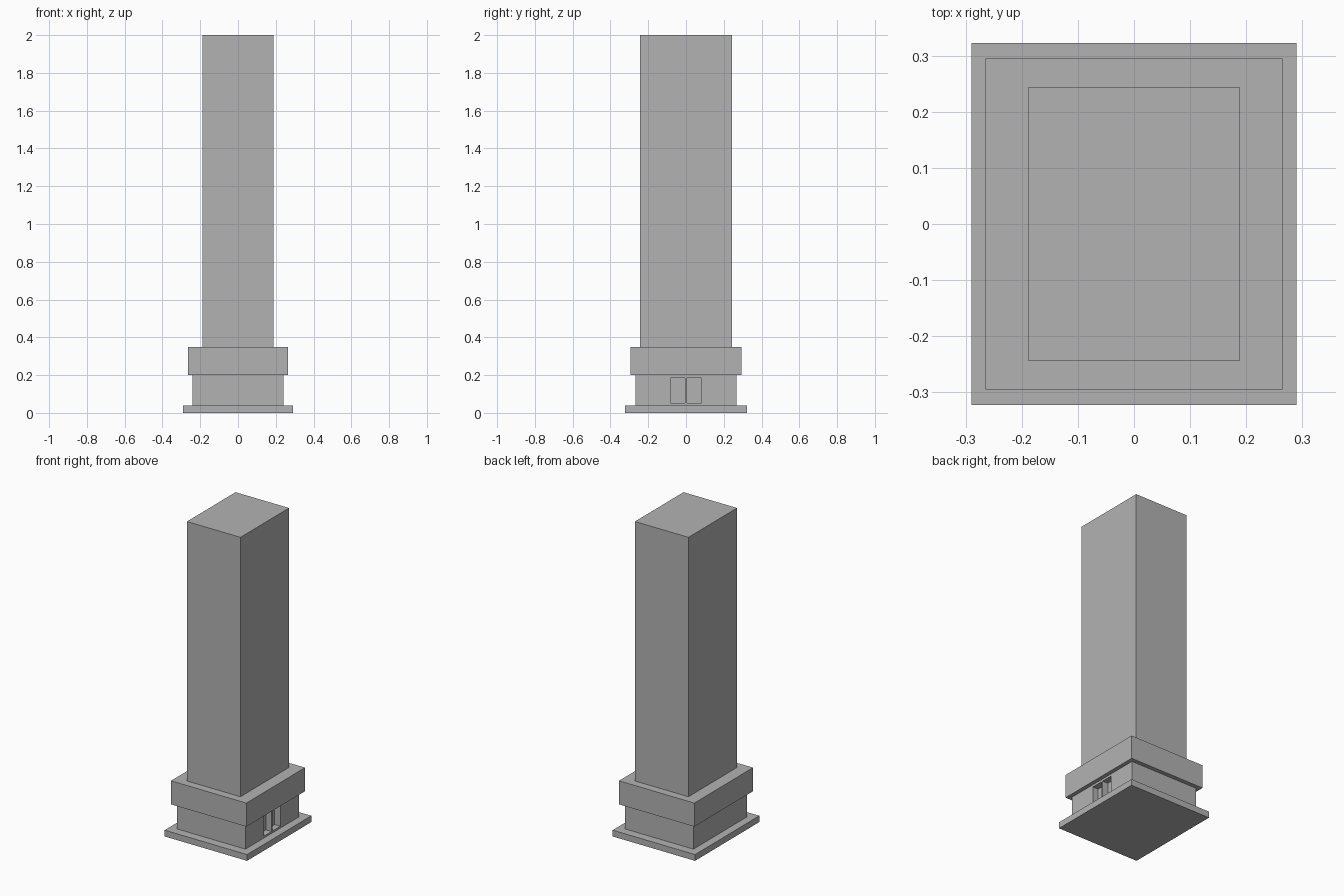
import bpy
import bmesh
from mathutils import Vector

cube = bpy.data.objects.get("Cube")
if cube:
    bpy.data.objects.remove(cube, do_unlink=True)

# One plain grey for the whole building
grey = bpy.data.materials.new("concrete grey")
grey.use_nodes = True
colour = (0.45, 0.45, 0.45, 1)
grey.diffuse_color = colour
grey.node_tree.nodes["Principled BSDF"].inputs["Base Color"].default_value = colour


def block(name, low, high):
    """Axis-aligned block between two corners."""
    low, high = Vector(low), Vector(high)
    bm = bmesh.new()
    bmesh.ops.create_cube(bm, size=1)
    for v in bm.verts:
        v.co = (low + high) / 2 + v.co * (high - low)
    mesh = bpy.data.meshes.new(name)
    bm.to_mesh(mesh)
    bm.free()
    mesh.materials.append(grey)
    obj = bpy.data.objects.new(name, mesh)
    bpy.context.collection.objects.link(obj)
    return obj


def tier(name, half_x, half_y, bottom, top):
    return block(name, (-half_x, -half_y, bottom), (half_x, half_y, top))


# Stacked tiers
tier("base_slab", 0.29, 0.323, 0, 0.04)
ground_floor = tier("ground_floor", 0.24, 0.268, 0.04, 0.2)
tier("podium", 0.265, 0.295, 0.2, 0.35)
tier("tower", 0.188, 0.244, 0.35, 2)

# Pair of recessed doorways in the right side wall
for name, y in (("front_doorway", -0.044), ("back_doorway", 0.044)):
    cutter = block(name + "_cutter", (0.2, y - 0.038, 0.052), (0.3, y + 0.038, 0.186))
    cutter.hide_render = True
    cutter.hide_viewport = True
    cutter.display_type = 'WIRE'
    cut = ground_floor.modifiers.new(name, 'BOOLEAN')
    cut.operation = 'DIFFERENCE'
    cut.solver = 'EXACT'
    cut.object = cutter
